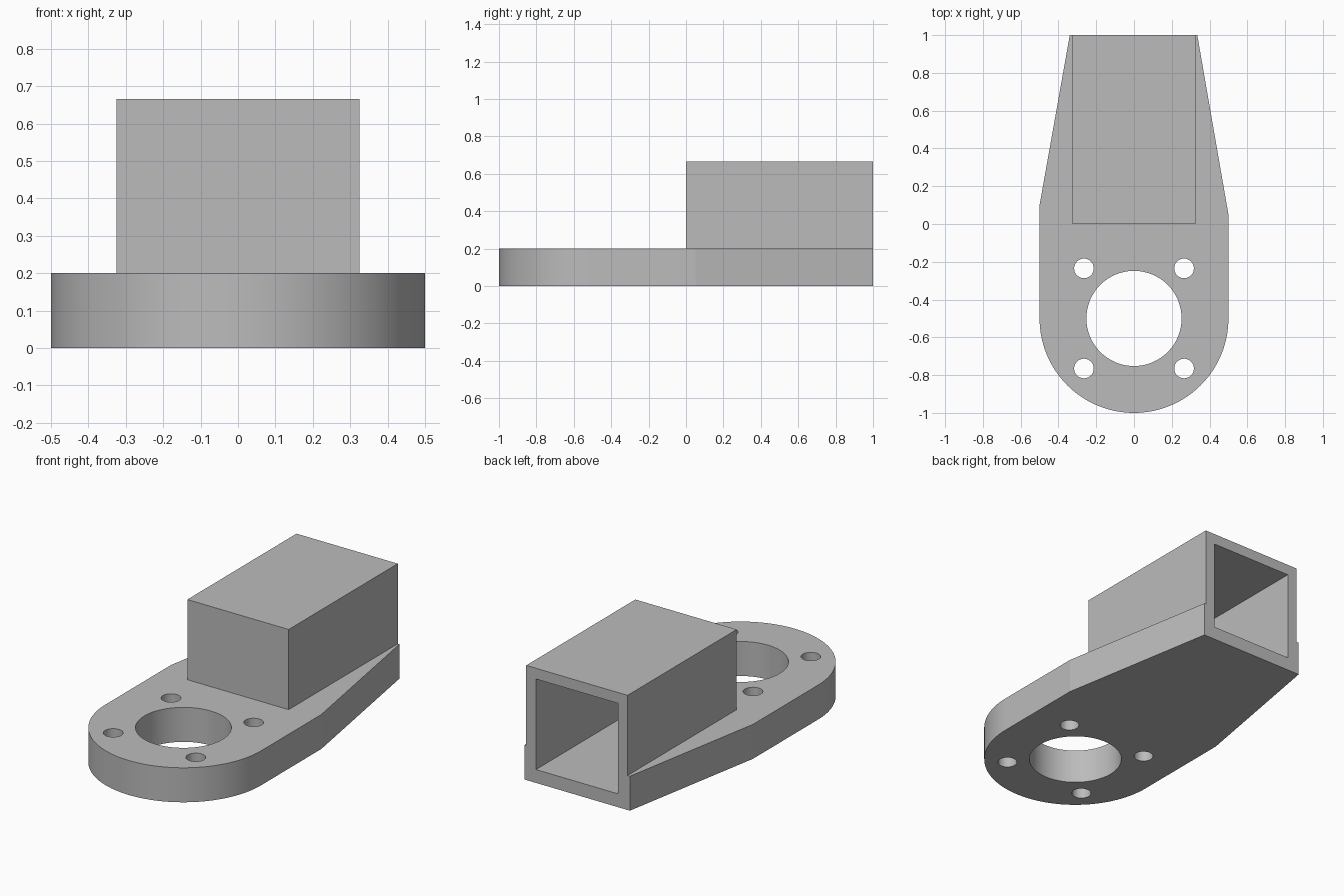
import bpy
import bmesh
from math import cos, sin, pi, radians

default = bpy.data.objects.get("Cube")
if default:
    bpy.data.objects.remove(default, do_unlink=True)

PLATE_H = 0.2
HALF_W = 0.325
TOP = 0.665
WALL = 0.0625
CENTRE_Y = -0.5

grey = bpy.data.materials.new("plain grey")
grey.use_nodes = True
colour = (0.5, 0.5, 0.5, 1)
grey.diffuse_color = colour
grey.node_tree.nodes["Principled BSDF"].inputs["Base Color"].default_value = colour


def prism(name, outline, z0, z1):
    """Solid made by extruding a counter-clockwise outline upwards."""
    bm = bmesh.new()
    face = bm.faces.new([bm.verts.new((x, y, z0)) for x, y in outline])
    top = bmesh.ops.extrude_face_region(bm, geom=[face])["geom"]
    verts = [v for v in top if isinstance(v, bmesh.types.BMVert)]
    bmesh.ops.translate(bm, verts=verts, vec=(0, 0, z1 - z0))
    bmesh.ops.recalc_face_normals(bm, faces=bm.faces)
    mesh = bpy.data.meshes.new(name)
    bm.to_mesh(mesh)
    bm.free()
    mesh.materials.append(grey)
    obj = bpy.data.objects.new(name, mesh)
    bpy.context.collection.objects.link(obj)
    return obj


def arc(x, y, r, start, end, steps):
    return [(x + r * cos(start + (end - start) * i / steps),
             y + r * sin(start + (end - start) * i / steps))
            for i in range(steps + 1)]


def circle(x, y, r, steps):
    return arc(x, y, r, 0, 2 * pi, steps)[:-1]


def rect(half_w, y0, y1):
    return [(-half_w, y0), (half_w, y0), (half_w, y1), (-half_w, y1)]


def combine(target, tool, operation):
    """Apply a boolean and discard the tool solid."""
    tool.hide_render = True
    mod = target.modifiers.new(tool.name, "BOOLEAN")
    mod.operation = operation
    mod.solver = "EXACT"
    mod.object = tool
    bpy.context.view_layer.objects.active = target
    bpy.ops.object.modifier_apply(modifier=mod.name)
    bpy.data.objects.remove(tool, do_unlink=True)


# Base plate: round nose, straight flanks, tapered tail
outline = arc(0, CENTRE_Y, 0.5, -pi, 0, 64)
outline += [(0.5, 0.05), (0.335, 1), (-0.34, 1), (-0.5, 0.1)]
bracket = prism("mounting_bracket", outline, 0, PLATE_H)

# Square socket housing, sunk into the plate
combine(bracket, prism("socket_housing", rect(HALF_W, 0, 1), 0.1, TOP), "UNION")

# Socket pocket, open at the back
inner = HALF_W - WALL
combine(bracket, prism("socket_pocket", rect(inner, WALL, 1.1),
                       TOP - WALL - 2 * inner, TOP - WALL), "DIFFERENCE")

# Large bore and four bolt holes around it
combine(bracket, prism("centre_bore", circle(0, CENTRE_Y, 0.252, 64), -0.1, 0.3),
        "DIFFERENCE")
for sx in (-1, 1):
    for sy in (-1, 1):
        hole = circle(sx * 0.265, CENTRE_Y + sy * 0.265, 0.052, 32)
        combine(bracket, prism("bolt_hole", hole, -0.1, 0.3), "DIFFERENCE")

# Smooth round walls, crisp edges
bpy.ops.object.select_all(action="DESELECT")
bracket.select_set(True)
bpy.context.view_layer.objects.active = bracket
bpy.ops.object.shade_smooth_by_angle(angle=radians(8))
